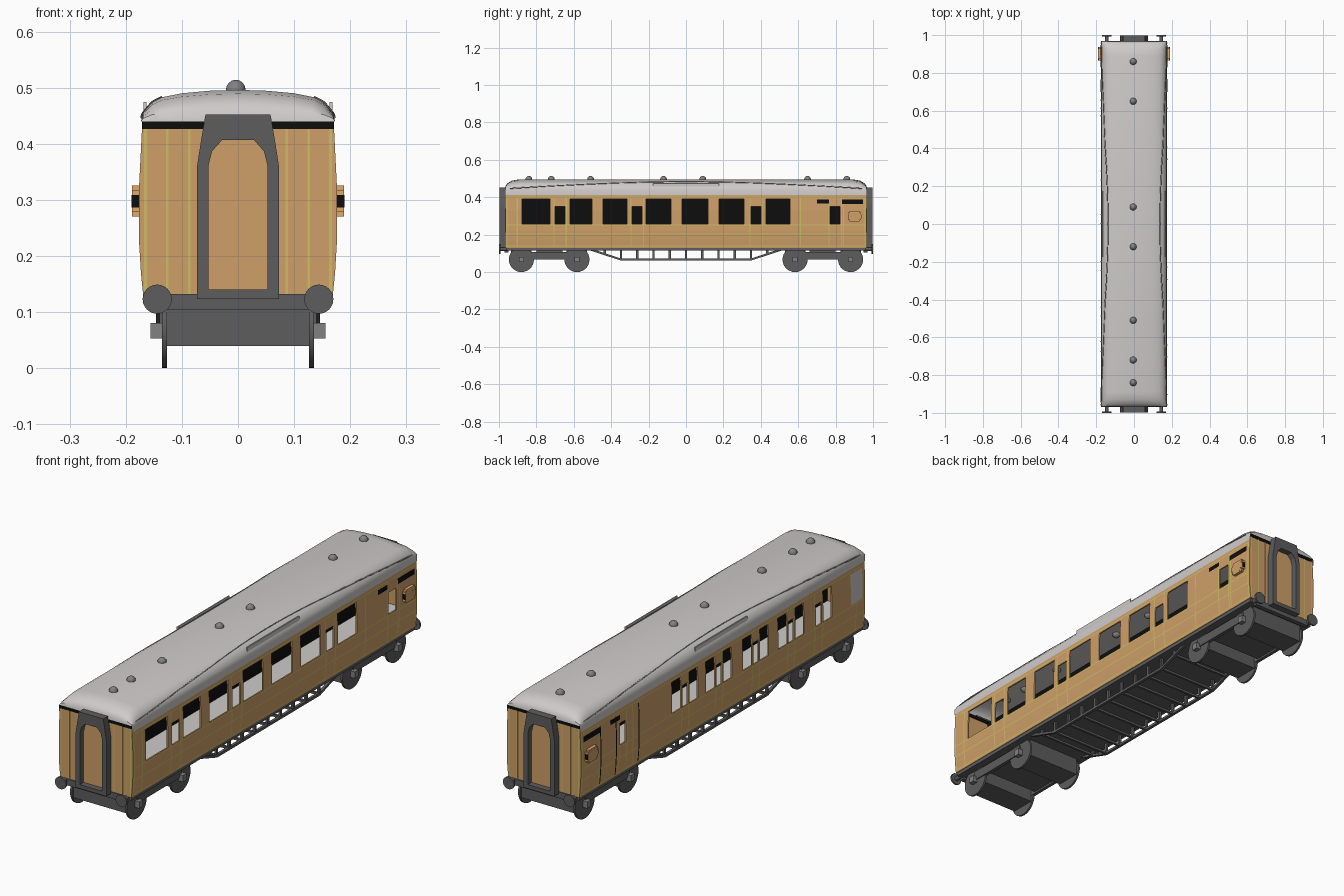
import bpy, bmesh, math
from mathutils import Matrix, Vector

if "Cube" in bpy.data.objects:
    bpy.data.objects.remove(bpy.data.objects["Cube"])


def material(name, r, g, b):
    m = bpy.data.materials.new(name)
    m.diffuse_color = (r, g, b, 1)
    m.use_nodes = True
    m.node_tree.nodes["Principled BSDF"].inputs["Base Color"].default_value = m.diffuse_color
    return m


TAN = material("teak tan", 0.62, 0.35, 0.14)
ORANGE = material("light orange", 0.75, 0.40, 0.14)
YELLOW = material("lining yellow", 0.62, 0.50, 0.13)
ROOF = material("roof pale grey", 0.62, 0.60, 0.59)
MID = material("mid grey", 0.22, 0.22, 0.22)
DARK = material("underframe grey", 0.11, 0.11, 0.11)
BLACK = material("black", 0.004, 0.004, 0.004)


def make(name, bm, *mats, recalc=True, smooth=False):
    if recalc:
        bmesh.ops.recalc_face_normals(bm, faces=bm.faces)
    me = bpy.data.meshes.new(name)
    bm.to_mesh(me)
    bm.free()
    ob = bpy.data.objects.new(name, me)
    bpy.context.collection.objects.link(ob)
    for m in mats:
        me.materials.append(m)
    if smooth:
        bpy.ops.object.select_all(action='DESELECT')
        ob.select_set(True)
        bpy.context.view_layer.objects.active = ob
        bpy.ops.object.shade_smooth_by_angle(angle=math.radians(35))
    return ob


def box(bm, x0, x1, y0, y1, z0, z1):
    c = Vector((x0 + x1, y0 + y1, z0 + z1)) / 2
    s = Matrix.Diagonal((abs(x1 - x0), abs(y1 - y0), abs(z1 - z0), 1))
    return bmesh.ops.create_cube(bm, size=1, matrix=Matrix.Translation(c) @ s)['verts']


def cyl(bm, centre, r, depth, axis, seg=24):
    rot = Matrix.Rotation(math.pi / 2, 4, 'Y' if axis == 'X' else 'X')
    bmesh.ops.create_cone(bm, cap_ends=True, segments=seg, radius1=r, radius2=r,
                          depth=depth, matrix=Matrix.Translation(centre) @ rot)


def lerp_table(table, t):
    for (a, u), (b, v) in zip(table, table[1:]):
        if t <= b:
            return u + (v - u) * (t - a) / (b - a)
    return table[-1][1]


# Body side section: half width by height
SIDE = [(0.13, 0.169), (0.17, 0.173), (0.22, 0.176), (0.33, 0.176), (0.43, 0.171), (0.445, 0.171)]


def sheet(bm, side, ys, z0, z1, off=0.0015, holes=()):
    """Sheet following the curved body side, with rectangular holes."""
    ys = sorted(set(ys) | {v for h in holes for v in h[:2]})
    zs = sorted({z0, z1} | {z for z, _ in SIDE if z0 < z < z1} | {v for h in holes for v in h[2:]})
    vs = {(y, z): bm.verts.new((side * (lerp_table(SIDE, z) + off), y, z)) for y in ys for z in zs}
    for y0, y1 in zip(ys, ys[1:]):
        for a, b in zip(zs, zs[1:]):
            cy, cz = (y0 + y1) / 2, (a + b) / 2
            if any(h[0] < cy < h[1] and h[2] < cz < h[3] for h in holes):
                continue
            q = [vs[y0, a], vs[y1, a], vs[y1, b], vs[y0, b]]
            bm.faces.new(q if side > 0 else q[::-1])


# Window openings
LO, HI, DROP = 0.257, 0.39, 0.35
big_r = [(-.877, -.727), (-.62, -.503), (-.444, -.316), (-.214, -.08), (-.021, .118), (.176, .31), (.428, .556)]
door_r = [(-.70, -.647), (-.289, -.235), (.348, .40), (.77, .824)]
big_l, door_l = [(-.74, -.68)], [(-.67, -.63), (.66, .70)]
for a in (.17, -.06, -.31, -.55):
    big_l += [(a, a + .06), (a + .112, a + .175)]
    door_l.append((a + .068, a + .104))

for side, big, doors, label in ((1, big_r, door_r, "right"), (-1, big_l, door_l, "left")):
    holes = [(a, b, LO, HI) for a, b in big] + [(a, b, LO, DROP) for a, b in doors]
    bm = bmesh.new()
    sheet(bm, side, [-.965, .965], .13, .43, 0, holes)
    wall = make(label + "_side_wall", bm, TAN, BLACK, recalc=False)
    sol = wall.modifiers.new("thickness", 'SOLIDIFY')
    sol.thickness, sol.offset, sol.material_offset = 0.006, -1, 1
    # Yellow lining
    bm = bmesh.new()
    for z in (.137, .20, .250, .397):
        sheet(bm, side, [-.963, .963], z, z + .005)
    ends = [v for a, b in doors for v in (a - .008, b + .004)]
    for y in ends + [-.905, .61, .84, .955, -.96]:
        sheet(bm, side, [y, y + .006], .135, .40, .0018)
    make(label + "_lining", bm, YELLOW, recalc=False)
    # Black louvres above the guard's doors
    bm = bmesh.new()
    sheet(bm, side, [.70, .765], .367, .387, .002)
    sheet(bm, side, [.834, .947], .363, .387, .002)
    if side < 0:
        for y in (.57, .725, .83):
            sheet(bm, side, [y, y + .006], .14, .39, .0025)
    make(label + "_louvres", bm, BLACK, recalc=False)
    # Guard's lookout
    bm = bmesh.new()
    box(bm, side * .168, side * .189, .866, .936, .27, .326)
    bmesh.ops.bevel(bm, geom=[e for e in bm.edges if abs(e.verts[0].co.x - e.verts[1].co.x) > .01],
                    offset=.008, segments=2, affect='EDGES')
    make(label + "_lookout", bm, ORANGE)
    bm = bmesh.new()
    box(bm, side * .176, side * .1895, .865, .937, .286, .309)
    box(bm, side * .1885, side * .1893, .874, .928, .277, .319)
    pane = make(label + "_lookout_window", bm, BLACK, TAN)
    for f in pane.data.polygons:
        f.material_index = int(abs(f.center.x) > .1882)

# Frosted washroom window, left side only
bm = bmesh.new()
sheet(bm, -1, [-.945, -.865], .26, .39, .002)
make("frosted_window", bm, ROOF, recalc=False)

# Interior floor and partition
bm = bmesh.new()
box(bm, -.165, .165, -.955, .955, .19, .20)
make("interior_floor", bm, ROOF)
bm = bmesh.new()
box(bm, -.004, .004, -.955, .955, .20, .43)
make("interior_partition", bm, BLACK)


# Roof: arched section lofted along y with domed ends
ARCH = [(.174, .412), (.173, .44), (.169, .455), (.153, .474), (.135, .483), (.10, .490), (.05, .4945), (0, .496)]
section = ARCH + [(-x, z) for x, z in ARCH[-2::-1]]
half = [(.89, 1), (.93, .88), (.955, .62), (.966, .35), (.968, 0)]
bm = bmesh.new()
rows = []
for y, s in [(-y, s) for y, s in half[::-1]] + half:
    rows.append([bm.verts.new((x, y, .44 + (z - .44) * s if z > .44 else z)) for x, z in section])
for p, q in zip(rows, rows[1:]):
    for i in range(len(section) - 1):
        bm.faces.new((p[i], p[i + 1], q[i + 1], q[i]))
make("roof", bm, ROOF, smooth=True)

# Curved rain strips and roof boards
roof_x = [(z, x) for x, z in ARCH]
for side, label in ((1, "right"), (-1, "left")):
    cu = bpy.data.curves.new(label + "_rain_strip", 'CURVE')
    cu.dimensions, cu.bevel_depth, cu.bevel_resolution = '3D', .003, 0
    sp = cu.splines.new('POLY')
    sp.points.add(24)
    for i, p in enumerate(sp.points):
        y = -.94 + 1.88 * i / 24
        z = .447 + .035 * math.cos(math.pi * y / 1.88)
        p.co = (side * lerp_table(roof_x, z), y, z, 1)
    cu.materials.append(MID)
    bpy.context.collection.objects.link(bpy.data.objects.new(label + "_rain_strip", cu))
    bm = bmesh.new()
    box(bm, side * .163, side * .168, -.176, .176, .452, .474)
    make(label + "_roof_board", bm, ROOF)

# Roof ventilators
bm = bmesh.new()
for y in (.86, .65, .09, -.12, -.51, -.72, -.84):
    bmesh.ops.create_uvsphere(bm, u_segments=14, v_segments=8, radius=.018,
                              matrix=Matrix.Translation((-.004, y, .496)))
make("roof_ventilators", bm, MID, smooth=True)

# Coach ends, gangways and buffers
OUTER = [(.073, .123), (.073, .36), (.066, .405), (.058, .452)]
INNER = [(.053, .14), (.053, .36), (.046, .387), (.028, .407)]


def loop(pts):
    return pts + [(-x, z) for x, z in pts[::-1]]


def prism(bm, pts, y0, y1):
    f = bm.faces.new([bm.verts.new((x, y0, z)) for x, z in pts])
    r = bmesh.ops.extrude_face_region(bm, geom=[f])
    bmesh.ops.translate(bm, vec=(0, y1 - y0, 0), verts=[v for v in r['geom'] if isinstance(v, bmesh.types.BMVert)])


for s, label in ((-1, "front"), (1, "back")):
    bm = bmesh.new()
    prism(bm, loop([(x, z) for z, x in SIDE[:-1]]), s * .958, s * .9655)
    make(label + "_end_wall", bm, TAN)
    bm = bmesh.new()
    box(bm, -.171, .171, s * .955, s * .967, .426, .441)
    make(label + "_cornice", bm, BLACK)
    bm = bmesh.new()
    for x in (-.165, -.126, -.087, .087, .126, .165):
        box(bm, x - .0025, x + .0025, s * .965, s * .967, .132, .426)
    make(label + "_end_lining", bm, YELLOW)
    bm = bmesh.new()
    o = [bm.verts.new((x, s * .962, z)) for x, z in loop(OUTER)]
    n = [bm.verts.new((x, s * .962, z)) for x, z in loop(INNER)]
    ring = [bm.faces.new((o[i - 1], o[i], n[i], n[i - 1])) for i in range(len(o))]
    r = bmesh.ops.extrude_face_region(bm, geom=ring)
    bmesh.ops.translate(bm, vec=(0, s * .036, 0), verts=[v for v in r['geom'] if isinstance(v, bmesh.types.BMVert)])
    make(label + "_gangway_frame", bm, DARK)
    bm = bmesh.new()
    prism(bm, loop(INNER), s * .964, s * .972)
    make(label + "_gangway_door", bm, TAN)
    bm = bmesh.new()
    box(bm, -.14, .14, s * .95, s * .97, .105, .132)
    for x in (-.144, .144):
        cyl(bm, (x, s * .975, .123), .010, .04, 'Y', 12)
        cyl(bm, (x, s * .996, .123), .026, .008, 'Y')
    make(label + "_buffers", bm, DARK, smooth=True)

# Underframe floor and truss
bm = bmesh.new()
box(bm, -.166, .166, -.96, .96, .115, .134)
make("underframe", bm, DARK)
bm = bmesh.new()
for x in (-.14, .14):
    box(bm, x - .006, x + .006, -.35, .35, .062, .073)
    for s in (-1, 1):
        vs = box(bm, x - .006, x + .006, s * .35, s * .52, .062, .073)
        for v in vs:
            if abs(v.co.y) > .5:
                v.co.z += .056
for i in range(-5, 6):
    y = i * .087
    z = .067 if abs(y) < .36 else .067 + (abs(y) - .35) * .33
    for x in (-.14, .14):
        box(bm, x - .005, x + .005, y - .006, y + .006, z, .12)
    box(bm, -.14, .14, y - .005, y + .005, z - .004, z + .006)
make("truss", bm, DARK)

# Bogies: wheels, casings, side frames, axle boxes
for s, label in ((-1, "front"), (1, "back")):
    wheels, frame, boxes = bmesh.new(), bmesh.new(), bmesh.new()
    for y in (s * .583, s * .88):
        box(frame, -.127, .127, y - .055, y + .055, .04, .118)
        for x in (-1, 1):
            cyl(wheels, (x * .131, y, .067), .067, .009, 'X', 28)
            box(boxes, x * .135, x * .156, y - .013, y + .013, .053, .081)
    for x in (-1, 1):
        box(frame, x * .125, x * .140, s * .583, s * .88, .067, .107)
    box(frame, -.125, .125, s * .66, s * .80, .075, .118)
    make(label + "_bogie_wheels", wheels, DARK, smooth=True)
    make(label + "_bogie_frame", frame, DARK)
    make(label + "_axle_boxes", boxes, MID)
